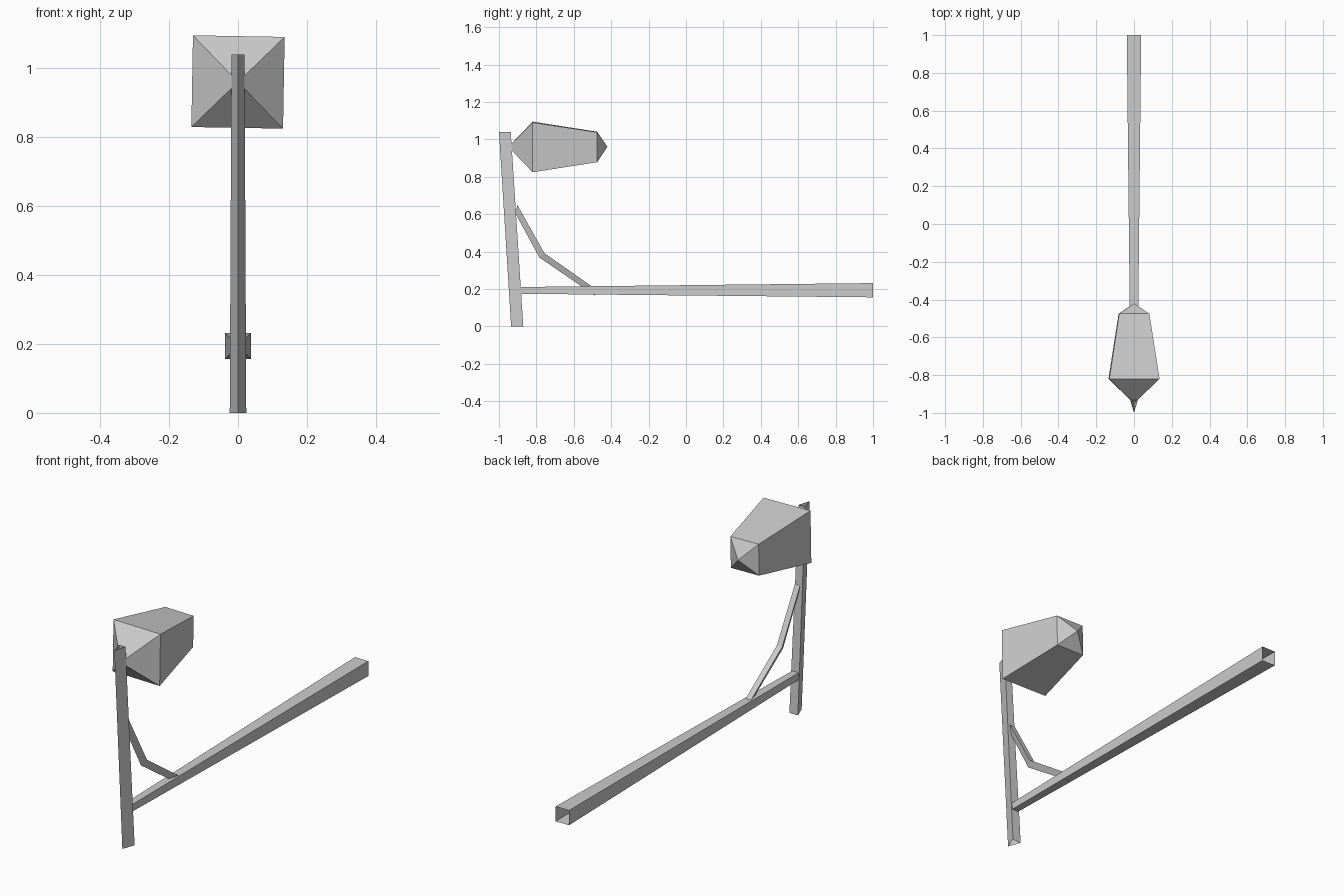
import bpy, bmesh, math

if "Cube" in bpy.data.objects:
    bpy.data.objects.remove(bpy.data.objects["Cube"])


def loft(name, rings):
    """Skin between rings of points; one-point rings close to a tip, others stay open."""
    bm = bmesh.new()
    loops = [[bm.verts.new(p) for p in ring] for ring in rings]
    for a, b in zip(loops, loops[1:]):
        n = max(len(a), len(b))
        for i in range(n):
            j = (i + 1) % n
            corners = [a[i % len(a)], a[j % len(a)], b[j % len(b)], b[i % len(b)]]
            bm.faces.new(list(dict.fromkeys(corners)))
    bmesh.ops.recalc_face_normals(bm, faces=bm.faces)
    mesh = bpy.data.meshes.new(name)
    bm.to_mesh(mesh)
    bm.free()
    ob = bpy.data.objects.new(name, mesh)
    bpy.context.collection.objects.link(ob)
    return ob


def square(y, z, half, twist=0.0):
    """Square ring in the xz plane."""
    r = half * math.sqrt(2)
    angles = [math.radians(45 + 90 * k - twist) for k in range(4)]
    return [(r * math.cos(t), y, z + r * math.sin(t)) for t in angles]


def triangle(edge, flat, half):
    """Triangular ring: ridge point, then the flat side's two corners, as (y, z)."""
    return [(0, *edge), (half, *flat), (-half, *flat)]


# Leaning triangular post
loft("post", [triangle((-0.935, 0), (-0.87, 0), 0.024),
              triangle((-1.0, 1.04), (-0.937, 1.04), 0.019)])

# Tapered square beam, open at the far end
loft("beam", [square(-0.89, 0.193, 0.018), square(1.0, 0.194, 0.038)])

# Bent brace between post and beam
loft("brace", [triangle((-0.912, 0.605), (-0.902, 0.65), 0.015),
               triangle((-0.785, 0.37), (-0.757, 0.392), 0.015),
               triangle((-0.487, 0.165), (-0.49, 0.205), 0.015)])

# Faceted lamp head, slightly twisted
loft("lamp_head", [[(0, -0.95, 0.96)],
                   square(-0.82, 0.96, 0.133, 1.0),
                   square(-0.475, 0.96, 0.08, 1.0),
                   [(0, -0.42, 0.96)]])
